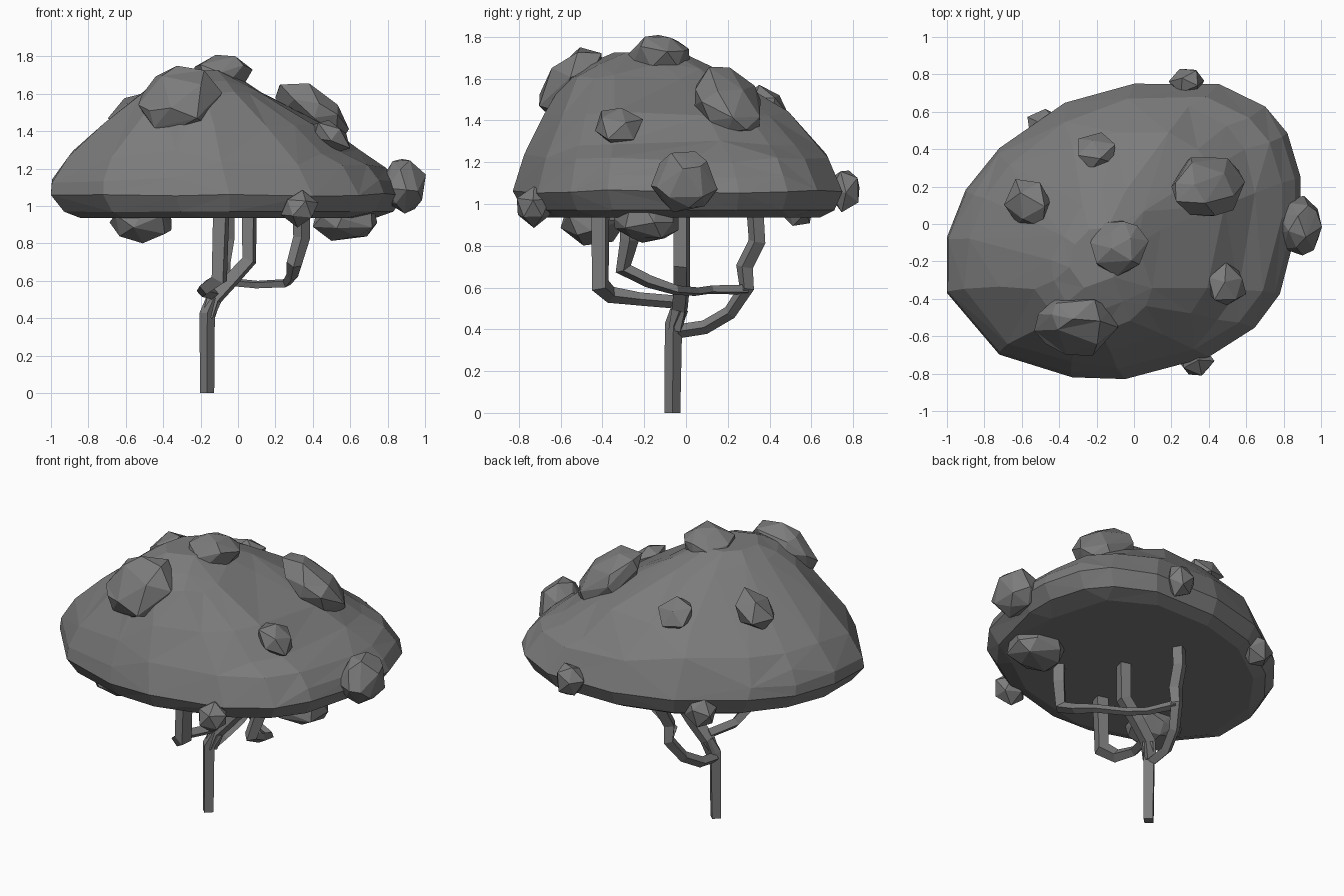
import bpy, bmesh, math, random
from mathutils import Euler

random.seed(4)
cube = bpy.data.objects.get("Cube")
if cube:
    bpy.data.objects.remove(cube, do_unlink=True)

# One grey for the whole tree
grey = bpy.data.materials.new("plain_grey")
grey.use_nodes = True
grey.diffuse_color = (0.2, 0.2, 0.2, 1)
grey.node_tree.nodes["Principled BSDF"].inputs["Base Color"].default_value = (0.2, 0.2, 0.2, 1)


def add_mesh(name, bm):
    bmesh.ops.recalc_face_normals(bm, faces=bm.faces)
    mesh = bpy.data.meshes.new(name)
    bm.to_mesh(mesh)
    bm.free()
    mesh.materials.append(grey)
    obj = bpy.data.objects.new(name, mesh)
    bpy.context.collection.objects.link(obj)
    return obj


def fit(value, old_low, old_high, low, high):
    return low + (high - low) * (value - old_low) / (old_high - old_low)


# Canopy: one plan outline, fitted to a different box at each height
outline = [(-1, -.07), (-.9, .18), (-.72, .4), (-.37, .64), (0, .74), (.45, .74),
           (.7, .62), (.82, .48), (.89, .25), (.89, .05), (.78, -.37), (.64, -.55),
           (.4, -.7), (-.05, -.82), (-.33, -.81), (-.72, -.69), (-.87, -.52), (-1, -.36)]
# x min, x max, y min, y max, z
levels = [(-.84, .72, -.70, .64, .935), (-.93, .83, -.78, .71, .97),
          (-1, .89, -.83, .75, 1.06), (-.995, .86, -.81, .72, 1.13),
          (-.95, .79, -.78, .68, 1.21), (-.89, .65, -.75, .63, 1.29),
          (-.72, .46, -.68, .49, 1.43), (-.51, .15, -.58, .24, 1.6),
          (-.43, .03, -.47, .1, 1.67), (-.34, -.08, -.34, -.02, 1.725)]
bm = bmesh.new()
rings = []
for x0, x1, y0, y1, z in levels:
    wobble = 0.012 if 1 < z < 1.65 else 0
    rings.append([bm.verts.new((fit(x, -1, .89, x0, x1), fit(y, -.82, .74, y0, y1),
                                z + random.uniform(-wobble, wobble)))
                  for x, y in outline])
count = len(outline)
for low, high in zip(rings, rings[1:]):
    for i in range(count):
        j = (i + 1) % count
        bm.faces.new((low[i], low[j], high[j], high[i]))
bm.faces.new(rings[0])
bm.faces.new(rings[-1])
bmesh.ops.triangulate(bm, faces=bm.faces)
canopy = add_mesh("canopy", bm)
thin = canopy.modifiers.new("facets", 'DECIMATE')
thin.ratio = 0.65


# Leaf clumps: faceted lumps fitted to a centre and half size, leaning with the slope
def clump(name, centre, half, lean=(0, 0)):
    bm = bmesh.new()
    big = max(half) > 0.14
    bmesh.ops.create_icosphere(bm, subdivisions=2 if big else 1, radius=1)
    turn = Euler([random.uniform(0, math.pi) for _ in range(3)]).to_matrix()
    for v in bm.verts:
        v.co = turn @ v.co * random.uniform(.9, 1.1)
        v.co.z += lean[0] * v.co.x + lean[1] * v.co.y
    for axis in range(3):
        values = [v.co[axis] for v in bm.verts]
        low, high = min(values), max(values)
        for v in bm.verts:
            v.co[axis] = fit(v.co[axis], low, high,
                             centre[axis] - half[axis], centre[axis] + half[axis])
    obj = add_mesh(name, bm)
    if big:
        obj.modifiers.new("facets", 'DECIMATE').ratio = 0.5


clump("front_clump", (-.31, -.55, 1.575), (.22, .16, .175), (.2, .5))
clump("top_clump", (-.08, -.13, 1.71), (.155, .15, .1))
clump("upper_left_clump", (.395, .2, 1.5), (.195, .16, .16), (-.7, -.4))
clump("small_left_clump", (.5, -.32, 1.37), (.1, .115, .09), (-.4, 0))
clump("left_rim_clump", (.88, -.01, 1.11), (.12, .155, .145))
clump("upper_right_clump", (-.57, .11, 1.5), (.125, .13, .11), (.4, 0))
clump("upper_back_clump", (-.2, .39, 1.48), (.1, .1, .09), (0, -.4))
clump("back_rim_clump", (.28, .76, 1.06), (.095, .07, .1))
clump("front_rim_clump", (.33, -.73, .985), (.1, .08, .1))
clump("right_rim_clump", (-.48, .53, .985), (.09, .085, .09))
clump("left_under_clump", (.57, -.19, .92), (.17, .155, .11))
clump("right_under_clump", (-.52, -.45, .92), (.165, .15, .12))


# Trunk and branches: four-sided tubes along short paths of (x, y, z, width)
def limb(name, path, thickness):
    curve = bpy.data.curves.new(name, 'CURVE')
    curve.dimensions = '3D'
    curve.bevel_depth = thickness
    curve.bevel_resolution = 0
    curve.use_fill_caps = True
    spline = curve.splines.new('POLY')
    spline.points.add(len(path) - 1)
    for point, (x, y, z, width) in zip(spline.points, path):
        point.co = (x, y, z, 1)
        point.radius = width
    spline.use_smooth = False
    curve.materials.append(grey)
    obj = bpy.data.objects.new(name, curve)
    bpy.context.collection.objects.link(obj)
    bpy.ops.object.select_all(action='DESELECT')
    obj.select_set(True)
    bpy.context.view_layer.objects.active = obj
    bpy.ops.object.convert(target='MESH')


limb("trunk", [(-.165, -.065, 0, .9), (-.165, -.06, .42, 1), (-.13, -.03, .5, 1)], .042)
limb("centre_branch", [(-.16, -.05, .4, .9), (-.13, -.03, .5, 1), (-.04, -.02, .6, 1),
                       (.06, -.02, .71, 1), (.06, -.02, .97, 1)], .045)
limb("front_branch", [(-.13, -.04, .53, .7), (-.19, -.22, .545, .7), (-.17, -.36, .565, .9),
                      (-.1, -.41, .61, 1.1), (-.09, -.41, .97, 1.1)], .045)
limb("back_branch", [(-.17, -.04, .39, .8), (-.17, .09, .41, .8), (-.13, .21, .48, .8),
                     (-.08, .29, .6, .9), (-.08, .28, .7, 1), (-.06, .34, .82, 1),
                     (-.06, .33, .97, 1)], .042)
limb("left_branch", [(.34, -.27, .97, 1), (.34, -.27, .83, 1), (.3, -.3, .69, .9),
                     (.29, -.18, .63, .7), (.26, -.05, .588, .55), (.1, .05, .58, .5),
                     (0, .12, .59, .5), (-.08, .29, .59, .6)], .045)
